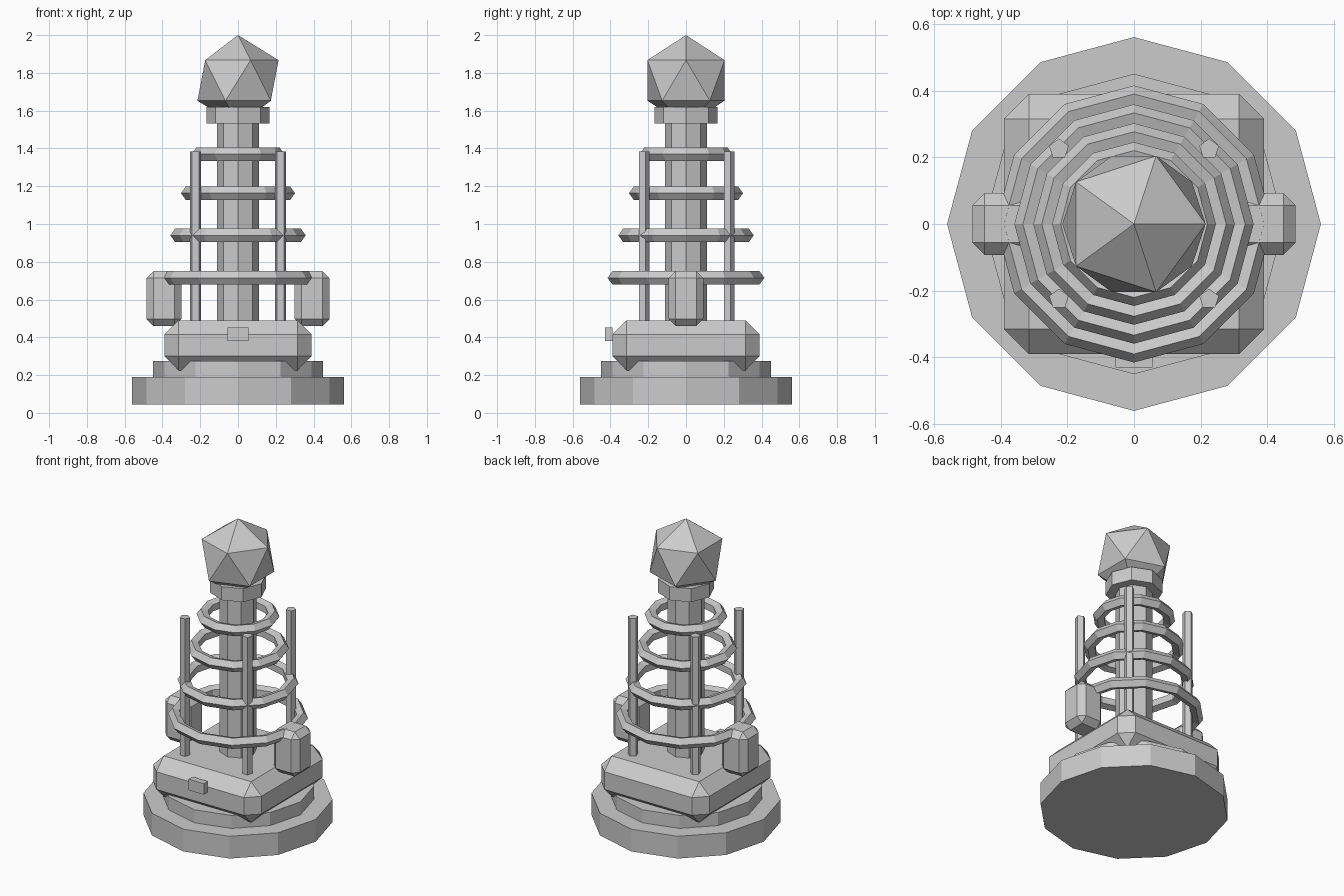
import bpy

if "Cube" in bpy.data.objects:
    bpy.data.objects.remove(bpy.data.objects["Cube"])


def cylinder(name, sides, radius, z0, z1, x=0, y=0):
    bpy.ops.mesh.primitive_cylinder_add(vertices=sides, radius=radius, depth=z1 - z0,
                                        location=(x, y, (z0 + z1) / 2))
    bpy.context.object.name = name


def box(name, size, center, bevel=0):
    bpy.ops.mesh.primitive_cube_add(size=1, location=center)
    ob = bpy.context.object
    ob.name = name
    ob.scale = size
    bpy.ops.object.transform_apply(location=False, rotation=False, scale=True)
    if bevel:
        mod = ob.modifiers.new("chamfer", 'BEVEL')
        mod.width = bevel
        mod.segments = 1


# Stepped round base
cylinder("base_plinth", 12, 0.56, 0.045, 0.19)
cylinder("base_step", 12, 0.45, 0.19, 0.275)

# Chamfered housing with front plate
box("housing", (0.78, 0.78, 0.265), (0, 0, 0.3575), 0.075)
box("front_plate", (0.11, 0.04, 0.072), (0, -0.41, 0.416))

# Side pods
for side, sx in (("left", -1), ("right", 1)):
    box(f"{side}_pod", (0.185, 0.185, 0.29), (sx * 0.392, 0, 0.605), 0.037)

# Central column and collar
cylinder("column", 8, 0.11, 0.47, 1.55)
cylinder("collar", 8, 0.168, 1.532, 1.62)

# Coil rings, shrinking upward
for i, z in enumerate((0.715, 0.94, 1.163, 1.37)):
    bpy.ops.mesh.primitive_torus_add(major_segments=12, minor_segments=5,
                                     major_radius=0.378 - 0.0565 * i,
                                     minor_radius=0.037, location=(0, 0, z))
    bpy.context.object.name = f"coil_ring_{i + 1}"

# Four upright rods
for sx in (-1, 1):
    for sy in (-1, 1):
        cylinder("support_rod", 5, 0.031, 0.47, 1.385, sx * 0.225, sy * 0.225)

# Faceted crystal on top
bpy.ops.mesh.primitive_ico_sphere_add(subdivisions=1, radius=0.24, location=(0, 0, 1.76))
bpy.context.object.name = "crystal"
